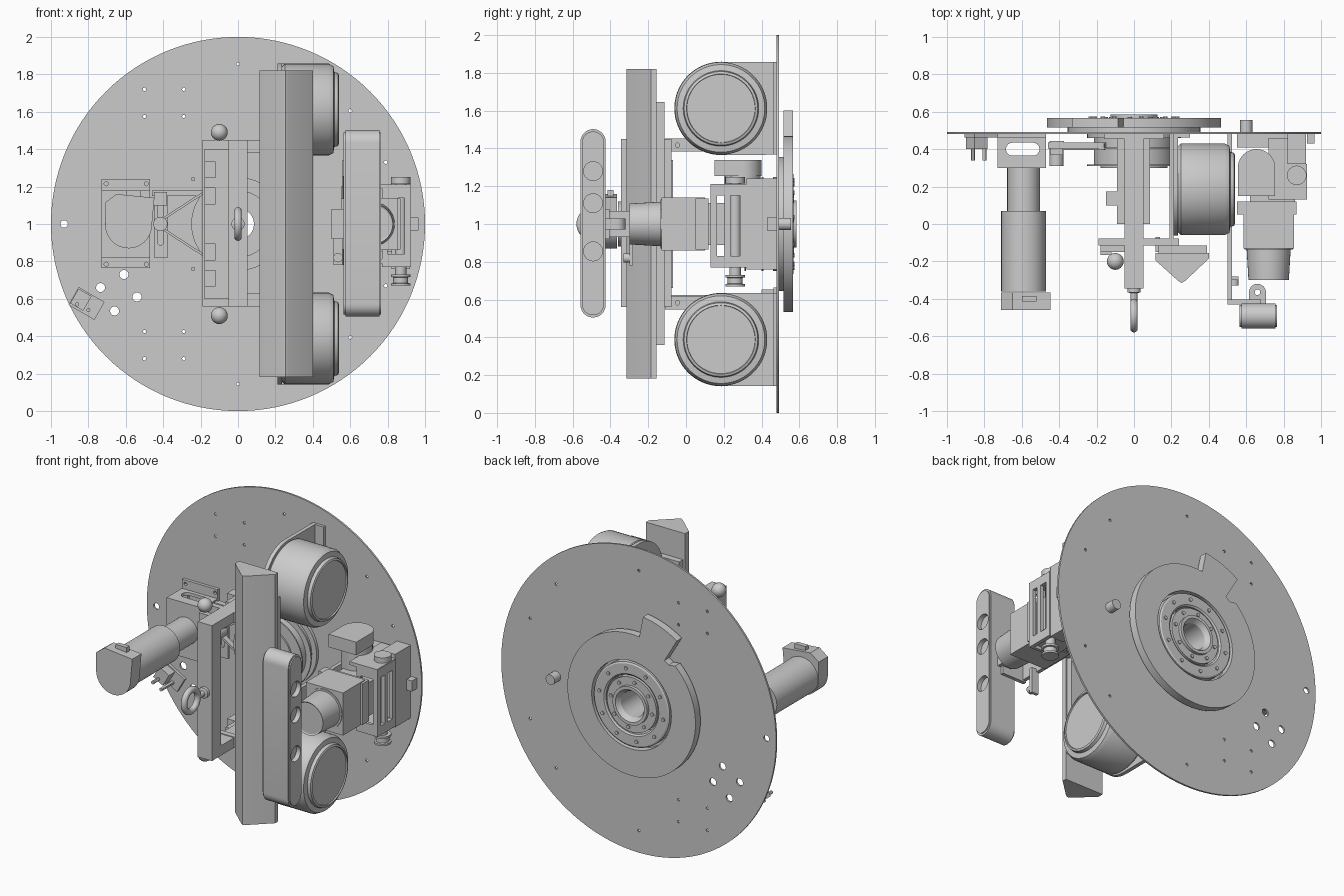
import bpy, bmesh, math
from math import cos, sin, pi, radians
from mathutils import Matrix, Vector

if "Cube" in bpy.data.objects:
    bpy.data.objects.remove(bpy.data.objects["Cube"])


def finish(name, bm):
    bmesh.ops.remove_doubles(bm, verts=bm.verts, dist=1e-5)
    bmesh.ops.recalc_face_normals(bm, faces=bm.faces)
    me = bpy.data.meshes.new(name)
    bm.to_mesh(me)
    bm.free()
    ob = bpy.data.objects.new(name, me)
    bpy.context.collection.objects.link(ob)
    return ob


def box(name, x, y, z, bevel=0, turn=0):
    bm = bmesh.new()
    bmesh.ops.create_cube(bm, size=1)
    c = Vector(((x[0] + x[1]) / 2, (y[0] + y[1]) / 2, (z[0] + z[1]) / 2))
    s = Matrix.Diagonal((x[1] - x[0], y[1] - y[0], z[1] - z[0], 1))
    bm.transform(Matrix.Translation(c) @ Matrix.Rotation(turn, 4, 'Y') @ s)
    if bevel:
        bmesh.ops.bevel(bm, geom=bm.edges[:], offset=bevel, segments=3, profile=0.5, affect='EDGES')
    return finish(name, bm)


# columns of each matrix: where local u, v, w (the axis) go
AXES = {'X': Matrix(((0, 0, 1), (1, 0, 0), (0, 1, 0))),
        'Y': Matrix(((1, 0, 0), (0, 0, 1), (0, 1, 0))),
        'Z': Matrix.Identity(3)}


def lathe(name, centre, axis, profile, segs=48, closed=False):
    """Turn (radius, position along axis) points; closed profiles make rings."""
    bm = bmesh.new()
    m = AXES[axis]
    rows = [[bm.verts.new(Vector(centre) + m @ Vector((r * cos(2 * pi * i / segs), r * sin(2 * pi * i / segs), t)))
             for i in range(segs)] for r, t in profile]
    n = len(rows)
    for k in range(n if closed else n - 1):
        a, b = rows[k], rows[(k + 1) % n]
        for i in range(segs):
            j = (i + 1) % segs
            bm.faces.new((a[i], a[j], b[j], b[i]))
    if not closed:
        bm.faces.new(rows[0])
        bm.faces.new(rows[-1])
    return finish(name, bm)


def rod(name, centre, axis, r, lo, hi, segs=32):
    return lathe(name, centre, axis, [(r, lo), (r, hi)], segs)


def ring(u, v, r, n=24, a0=0, a1=360):
    k = n if a1 - a0 == 360 else n - 1
    return [(u + r * cos(radians(a0 + (a1 - a0) * i / k)), v + r * sin(radians(a0 + (a1 - a0) * i / k))) for i in range(n)]


def rect(u0, u1, v0, v1):
    return [(u0, v0), (u1, v0), (u1, v1), (u0, v1)]


def plate(name, loops, axis, lo, hi):
    """Flat plate from an outline plus hole loops, extruded along an axis."""
    cu = bpy.data.curves.new(name, 'CURVE')
    cu.dimensions, cu.fill_mode, cu.extrude = '2D', 'BOTH', (hi - lo) / 2
    for pts in loops:
        sp = cu.splines.new('POLY')
        sp.points.add(len(pts) - 1)
        for p, q in zip(sp.points, pts):
            p.co = (q[0], q[1], 0, 1)
        sp.use_cyclic_u = True
    ob = bpy.data.objects.new(name + "_curve", cu)
    bpy.context.collection.objects.link(ob)
    me = bpy.data.meshes.new_from_object(ob.evaluated_get(bpy.context.evaluated_depsgraph_get()))
    bm = bmesh.new()
    bm.from_mesh(me)
    bm.transform(AXES[axis].to_4x4() @ Matrix.Translation((0, 0, (lo + hi) / 2)))
    bpy.data.objects.remove(ob)
    return finish(name, bm)


# large round base plate with its holes
holes = [ring(0, 1, .2, 48), ring(-.93, 1, .02)] + [ring(x, z, .024) for x, z in
         ((-.61, .73), (-.735, .66), (-.66, .535), (-.54, .61))]
for s in (-1, 1):
    holes += [ring(x, 1 + s * h, .009, 10) for x, h in
              ((-.5, .72), (-.29, .72), (-.5, .575), (-.29, .575), (0, .855), (.6, .605), (-.24, .24), (.79, .33))]
plate("base_disc", [ring(0, 1, 1, 128)] + holes, 'Y', .48, .492)

# rear flange with tab, stepped bearing rings and bolts
outline = ring(0, 1, .607, 8, 98, 123) + ring(0, 1, .43, 3, 124, 129) + ring(0, 1, .466, 72, 133, 457)
plate("rear_flange", [outline, ring(0, 1, .29, 64)], 'Y', .515, .567)
lathe("flange_spacer", (0, 0, 1), 'Y', [(.19, .49), (.355, .49), (.355, .517), (.19, .517)], 64, True)
lathe("bearing_outer", (0, 0, 1), 'Y', [(.19, .5), (.275, .5), (.275, .562), (.265, .568), (.2, .568), (.19, .56)], 64, True)
lathe("bearing_inner", (0, 0, 1), 'Y', [(.085, .3), (.18, .3), (.18, .565), (.125, .565), (.125, .585), (.105, .585), (.085, .555)], 64, True)
for n, r, y in ((10, .235, .575), (8, .152, .572)):
    for i in range(n):
        a = 2 * pi * i / n + .15
        rod("flange_bolt", (r * cos(a), 0, 1 + r * sin(a)), 'Y', .012, .55, y, 10)
rod("rear_stud", (.6, 0, 1), 'Y', .033, .49, .555)

# front pulley drum, small pulley and belt
lathe("pulley_drum", (0, 0, 1), 'Y', [(.17, .31), (.25, .31), (.25, .318), (.215, .318), (.215, .4), (.25, .4),
      (.25, .41), (.215, .41), (.215, .46), (.25, .46), (.25, .48), (.17, .48)], 64, True)
rod("motor_pulley", (-.415, 0, 1), 'Y', .038, .31, .44)
for s in (-1, 1):
    p, q = (-.4, 1 + s * .035), (-.16, 1 + s * .19)
    plate("belt_run", [[p, q, (q[0] + .005, q[1] - .012 * s), (p[0] + .005, p[1] - .012 * s)]], 'Y', .395, .43)

# drive motor on the left
rod("drive_motor", (-.59, 0, 1), 'Y', .12, -.36, .07)
rod("drive_gearbox", (-.59, 0, 1), 'Y', .088, .06, .32)
plate("motor_cap", [ring(-.585, .995, .125, 24, 175, 360) + [(-.447, 1.14), (-.65, 1.16), (-.71, 1.115)]], 'Y', -.46, -.365)
box("motor_connector", (-.6, -.52), (-.415, -.385), (1.14, 1.18))
plate("motor_mount_face", [rect(-.73, -.47, .82, 1.18)], 'Y', .3, .32)
plate("motor_mount_foot", [rect(-.73, -.47, .765, 1.24), rect(-.69, -.51, .85, 1.15)] +
      [ring(x, z, .011, 12) for x in (-.705, -.49) for z in (.785, 1.215)], 'Y', .46, .48)
for z in (.82, 1.16):
    slot = ring(-.54, .4, .035, 10, -90, 90) + ring(-.65, .4, .035, 10, 90, 270)
    plate("motor_mount_side", [rect(-.73, -.47, .31, .47), slot], 'Z', z, z + .02)
slots = [ring(-.415, z + .03, .014, 8, 0, 180) + ring(-.415, z - .03, .014, 8, 180, 359) for z in (.93, 1.075)]
plate("tension_plate", [rect(-.45, -.375, .82, 1.18)] + slots, 'Y', .43, .445)
box("tension_arm", (-.46, -.15), (.405, .435), (1.15, 1.18))
box("tension_block", (-.45, -.38), (.37, .44), (1.1, 1.17))

# small sensor bracket at lower left
box("sensor_foot", (-.89, -.73), (.462, .48), (.52, .63), turn=radians(30))
box("sensor_block", (-.88, -.8), (.4, .47), (.55, .64), turn=radians(30))
for x, z in ((-.86, .57), (-.8, .54)):
    rod("sensor_pin", (x, 0, z), 'Y', .011, .34, .48, 12)

# central C frame: front post, two long arms, rear window frame
box("frame_post", (-.052, .052), (-.345, -.25), (.56, 1.45))
for z0, z1 in ((.56, .625), (1.385, 1.45)):
    box("frame_arm", (-.052, .052), (-.345, .48), (z0, z1))
    box("frame_arm_pad", (-.09, .085), (0, .48), (z0 + .01, z1 - .01))
    box("arm_foot", (-.16, .16), (.455, .48), (z0, z1))
    box("arm_collar", (-.15, .06), (.1, .175), (z0 + .01, z1 - .01))
plate("window_frame", [rect(-.19, .24, .56, 1.45), rect(-.12, .115, .63, 1.38)], 'Y', -.115, -.078)
box("cross_rail", (-.18, -.05), (-.15, -.115), (.6, 1.4))
for z in (.51, 1.49):
    lathe("end_ring", (-.1, -.2, z), 'Y', [(.045 * cos(a), .045 * sin(a)) for a in [radians(-85 + 17 * i) for i in range(11)]], 24)
for z in (.71, .85, 1.15, 1.29):
    box("rail_block", (-.18, -.12), (-.165, -.145), (z - .045, z + .045))

# eye bolt
bm = bmesh.new()
lathe("eye_ring", (0, -.49, 1), 'X', [(.07 + .02 * cos(2 * pi * i / 16), .02 * sin(2 * pi * i / 16)) for i in range(16)], 40, True)
lathe("eye_shank", (0, 0, 1), 'Y', [(.018, -.42), (.018, -.37), (.035, -.365), (.035, -.34)], 20)
bm.free()

# tall triangular bar and its backing plate
plate("triangular_bar", [[(.115, -.155), (.4, -.155), (.4, -.185), (.275, -.303), (.255, -.315), (.235, -.303), (.115, -.195)]], 'Z', .183, 1.82)
box("bar_backing", (.13, .39), (-.155, -.115), (.36, 1.645))
box("backing_edge", (.115, .14), (-.15, -.07), (.66, 1.34))

# two big round drums with brackets
for s in (-1, 1):
    c = (0, .185, 1 + s * .612)
    z = c[2]
    lathe("side_drum", c, 'X', [(.23, .235), (.245, .25), (.245, .485), (.232, .51), (.2, .515), (.195, .535), (.182, .54), (.18, .532)], 64)
    plate("drum_bracket", [ring(c[1], z, .247, 32, 90, 270) + [(.48, z - .245), (.48, z + .245)]], 'X', .21, .236)
    box("drum_bracket_foot", (.21, .3), (.462, .48), (z - .245, z + .245))
    zi = 1 + s * .4175
    plate("drum_support_tab", [rect(-.11, .48, zi - .034, zi + .034), ring(-.045, zi, .012, 12)], 'X', .19, .212)

# stadium-shaped camera bar with three recessed lenses facing +x
pill = ring(-.492, 1.435, .067, 16, 0, 180) + ring(-.492, .572, .067, 16, 180, 360)
inset = ring(-.492, 1.432, .058, 16, 0, 180) + ring(-.492, .575, .058, 16, 180, 360)
lens = [ring(-.492, z, .05, 32) for z in (1.28, 1.11, .855)]
plate("camera_bar", [pill], 'X', .575, .735)
plate("camera_bar_back", [inset], 'X', .565, .575)
plate("camera_bar_face", [pill] + lens, 'X', .735, .757)
plate("camera_bar_rim", [inset] + lens, 'X', .757, .765)
plate("camera_ear", [ring(.66, -.365, .045, 20, 0, 180) + [(.615, -.43), (.705, -.43)], ring(.66, -.365, .015, 12)], 'Z', .97, 1.03)
box("camera_arm", (.5, .525), (-.41, .48), (.93, 1.07))
box("camera_arm_foot", (.5, .68), (-.43, -.405), (.92, 1.08))
rod("camera_arm_screw", (.535, 0, .82), 'Y', .025, -.33, -.28, 16)
box("camera_arm_lower", (.51, .56), (-.3, -.28), (.78, .95))

# lens unit on the right
lathe("lens_barrel", (.72, 0, 1), 'Y', [(.1, -.295), (.108, -.3), (.118, -.13), (.118, -.12)], 40)
lathe("lens_collar", (.72, 0, 1), 'Y', [(.13, -.135), (.13, -.12)], 40)
box("lens_housing", (.585, .855), (-.13, .1), (.86, 1.14))
box("housing_flange", (.55, .87), (.05, .12), (.865, 1.135))
for z in (.79, 1.19):
    box("gimbal_shelf", (.72, .92), (.13, .46), (z, z + .022))
plate("gimbal_frame", [rect(.13, .32, .77, 1.21), rect(.165, .205, .83, 1.15), rect(.235, .285, .83, 1.15)], 'X', .9, .925)
plate("gimbal_front", [rect(.77, .925, .77, 1.21), rect(.8, .89, .84, 1.14)], 'Y', .13, .15)
box("gimbal_base", (.82, .92), (.32, .48), (.76, 1.24))
box("gimbal_back", (.62, .86), (.12, .3), (.89, 1.11))
box("edge_tab", (.925, .965), (.43, .48), (.965, 1.035))
rod("gimbal_spindle", (.87, .26, 0), 'Z', .03, .68, 1.25, 24)
lathe("gimbal_pulley", (.87, .26, 0), 'Z', [(.052, .67), (.052, .682), (.04, .684), (.04, .715), (.052, .717), (.052, .73)], 32)
rod("gimbal_cap", (.87, .26, 0), 'Z', .052, 1.215, 1.25)
plate("gimbal_motor", [ring(.655, .3, .1, 28, 0, 180) + [(.555, .15), (.755, .15)]], 'Z', 1.255, 1.34)
rod("gimbal_motor_body", (.655, .3, 0), 'Z', .095, .78, 1.26)
box("gimbal_motor_mount", (.55, .85), (.41, .48), (.85, 1.2))

# smooth curved sides, keep hard edges
bpy.ops.object.select_all(action='SELECT')
bpy.context.view_layer.objects.active = bpy.context.selected_objects[0]
bpy.ops.object.shade_smooth_by_angle(angle=radians(30))
